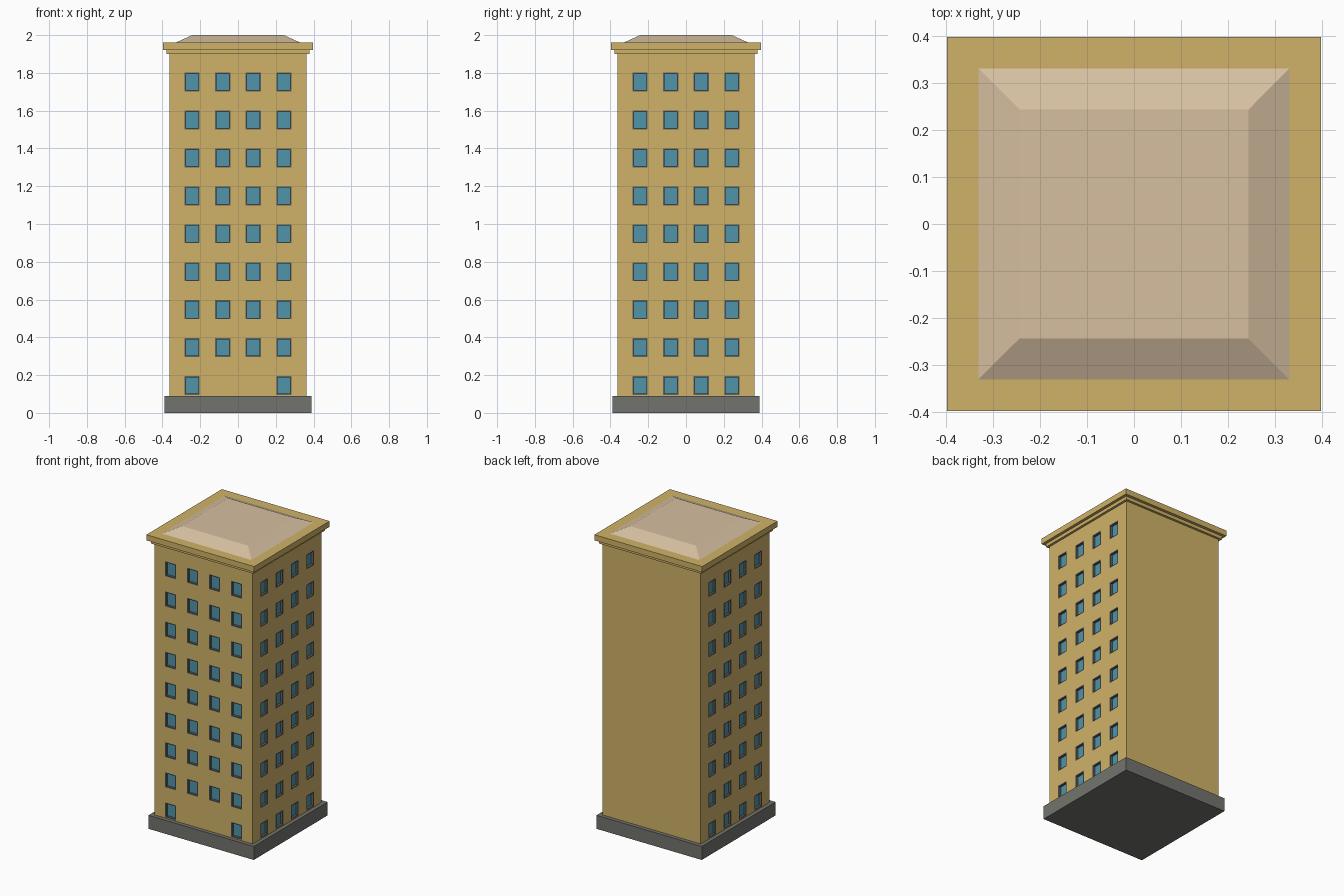
import bpy, bmesh, math
from mathutils import Matrix, Vector

if "Cube" in bpy.data.objects:
    bpy.data.objects.remove(bpy.data.objects["Cube"])


def material(name, rgb):
    m = bpy.data.materials.new(name)
    m.diffuse_color = (*rgb, 1)
    m.use_nodes = True
    m.node_tree.nodes["Principled BSDF"].inputs["Base Color"].default_value = m.diffuse_color
    return m


WALL = material("ochre_wall", (0.63, 0.45, 0.14))
STONE = material("dark_stone", (0.17, 0.175, 0.155))
FRAME = material("frame_grey", (0.12, 0.125, 0.115))
GLASS = material("blue_glass", (0.08, 0.30, 0.40))
ROOF = material("pale_roof", (0.67, 0.52, 0.35))


def make_object(name, bm, mat=None):
    bmesh.ops.recalc_face_normals(bm, faces=bm.faces)
    me = bpy.data.meshes.new(name)
    bm.to_mesh(me)
    bm.free()
    ob = bpy.data.objects.new(name, me)
    bpy.context.collection.objects.link(ob)
    if mat:
        me.materials.append(mat)
    return ob


def add_box(bm, lo, hi, xf=Matrix()):
    lo, hi = Vector(lo), Vector(hi)
    m = xf @ Matrix.Translation((lo + hi) / 2) @ Matrix.Diagonal((*(hi - lo), 1))
    bmesh.ops.create_cube(bm, size=1, matrix=m)


def square_slab(name, half, z0, z1, mat, top_half=None):
    bm = bmesh.new()
    add_box(bm, (-half, -half, z0), (half, half, z1))
    if top_half:
        for v in bm.verts:
            if v.co.z > (z0 + z1) / 2:
                v.co.x *= top_half / half
                v.co.y *= top_half / half
    return make_object(name, bm, mat)


# Stacked masses: plinth, tower, cornice, hipped roof
W = 0.3625
square_slab("plinth", 0.388, 0, 0.09, STONE)
tower = square_slab("tower_walls", W, 0.085, 1.905, WALL)
square_slab("cornice_lower", 0.378, 1.90, 1.922, WALL)
square_slab("cornice_upper", 0.397, 1.922, 1.96, WALL)
square_slab("hipped_roof", 0.33, 1.96, 2.0, ROOF, 0.243)

# Windows on front, right and left; the back wall is blank
HW, HH, BAR, DEPTH = 0.040, 0.050, 0.007, 0.022
holes, frames, panes = bmesh.new(), bmesh.new(), bmesh.new()
for side, angle in (("front", 0), ("right", 90), ("left", -90)):
    turn = Matrix.Rotation(math.radians(angle), 4, "Z")
    for floor in range(9):
        for x in (-0.243, -0.081, 0.081, 0.243):
            # the entrance bay has no windows
            if side == "front" and floor == 0 and abs(x) < 0.1:
                continue
            xf = turn @ Matrix.Translation((x, -W, 0.145 + 0.2008 * floor))
            add_box(holes, (-HW, -0.02, -HH), (HW, DEPTH, HH), xf)
            for s in (-1, 1):
                a, b = sorted((s * HW, s * (HW - BAR)))
                add_box(frames, (a, 0, -HH), (b, DEPTH, HH), xf)
                a, b = sorted((s * HH, s * (HH - BAR)))
                add_box(frames, (BAR - HW, 0, a), (HW - BAR, DEPTH, b), xf)
            add_box(panes, (BAR - HW, 0.016, BAR - HH), (HW - BAR, DEPTH, HH - BAR), xf)

make_object("window_frames", frames, FRAME)
make_object("window_panes", panes, GLASS)

# Cut the window openings into the tower
cutter = make_object("window_cutter", holes, WALL)
cutter.hide_render = True
cutter.display_type = "WIRE"
cut = tower.modifiers.new("window_openings", "BOOLEAN")
cut.operation = "DIFFERENCE"
cut.solver = "EXACT"
cut.object = cutter
